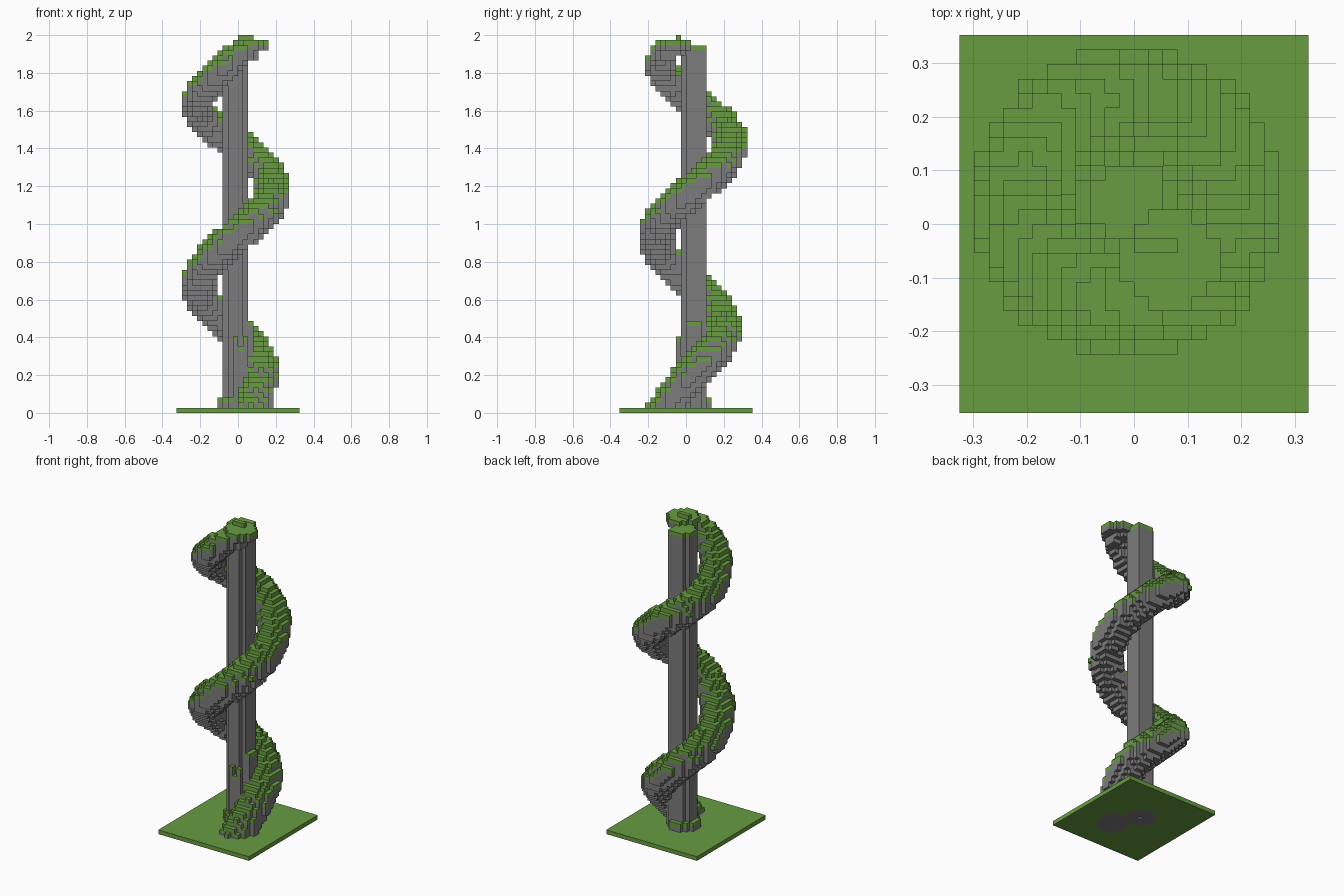
import bpy, bmesh, random
from math import sin, cos, radians, floor
from mathutils import Vector

old = bpy.data.objects.get("Cube")
if old:
    bpy.data.objects.remove(old)

TALL = 74                 # cells in height
S = 2 / TALL              # cell size
AXIS_I, AXIS_J = -1, 1    # cell column at the pillar's middle
AX, AY = (AXIS_I + 0.5) * S, (AXIS_J + 0.5) * S
random.seed(4)


def material(name, rgb):
    m = bpy.data.materials.new(name)
    m.use_nodes = True
    m.diffuse_color = (*rgb, 1)
    m.node_tree.nodes["Principled BSDF"].inputs["Base Color"].default_value = (*rgb, 1)
    return m


stone = material("stone grey", (0.2, 0.2, 0.2))
grass = material("grass green", (0.136, 0.332, 0.053))


def lerp(keys, u):
    """Piecewise linear value through (u, value) keys."""
    for (a, va), (b, vb) in zip(keys, keys[1:]):
        if u <= b:
            return va + (vb - va) * max(0, (u - a) / (b - a))
    return keys[-1][1]


# Pillar: column with three cut corners, a wider foot and a socket underneath
pillar = set()
for k in range(TALL - 2):
    limit = 10 if k < 3 else 5
    for a in range(-3, 4):
        for b in range(-3, 4):
            if a * a + b * b <= limit or a == b == 2:
                pillar.add((AXIS_I + a, AXIS_J + b, k))
pillar.remove((AXIS_I, AXIS_J, 0))

# Spiral path: balls swept around the pillar, tighter at both ends
SWEEP = [(-0.02, 0.19), (0.1, 0.145), (0.2, 0.135), (0.46, 0.165), (0.66, 0.197),
         (1.17, 0.199), (1.62, 0.199), (1.85, 0.175), (1.97, 0.16)]
THICK = [(-0.02, 0.09), (0.2, 0.092), (1.3, 0.091), (1.6, 0.088), (1.83, 0.083), (1.97, 0.045)]
LEAD = [(-0.02, 0.08), (0.1, 0.03), (0.2, 0.02), (0.46, 0.05), (0.66, 0.052), (0.93, 0.02),
        (1.17, 0.015), (1.4, 0), (1.62, 0.03), (1.97, 0.03)]
spiral = set()
STEPS = 400
for n in range(STEPS + 1):
    u = -0.02 + 1.99 * n / STEPS
    ang = radians(-90 + 360 * (u + lerp(LEAD, u)) / 0.955)
    reach, r = lerp(SWEEP, u), lerp(THICK, u)
    c = Vector((AX + reach * cos(ang), AY + reach * sin(ang), min(u, 1.91)))
    ci, cj, ck = (floor(v / S) for v in c)
    for i in range(ci - 4, ci + 5):
        for j in range(cj - 4, cj + 5):
            for k in range(max(0, ck - 4), min(TALL - 2, ck + 5)):
                p = Vector((i + 0.5, j + 0.5, k + 0.5)) * S
                if (p - c).length <= r:
                    spiral.add((i, j, k))

# Uneven ledges filling the gap between the pillar and the lowest turn
for a in range(0, 4):
    for b in range(-3, 2):
        if 5 < a * a + b * b <= 13:
            top = (14 if b < -1 else 17) - random.choice((0, 0, 2, 4))
            spiral |= {(AXIS_I + a, AXIS_J + b, k) for k in range(2, top + 1)}

# Rounded, stepped crown on the spiral's end
for drop, size in enumerate((3.2, 3.6, 2.5)):
    for i in range(-2, 6):
        for j in range(-7, 1):
            if (i - 2 + drop / 3) ** 2 + (j + 3) ** 2 <= size * size:
                spiral.add((i, j, TALL - 2 - drop))
spiral |= {(i, -2, TALL - 1) for i in range(3)}
spiral -= pillar

# Ground: one layer of cells
ground = {(i, j, 0) for i in range(-12, 12) for j in range(-13, 13)} - pillar - spiral
ground.remove((AXIS_I, AXIS_J, 0))
solid = pillar | spiral | ground

DIRS = [Vector(d) for d in ((1, 0, 0), (-1, 0, 0), (0, 1, 0), (0, -1, 0), (0, 0, 1), (0, 0, -1))]


def build(name, cells, is_green):
    """Make the outer skin of a set of cells."""
    bm = bmesh.new()
    corners = {}

    def corner(v):
        key = tuple(round(t) for t in v)
        if key not in corners:
            corners[key] = bm.verts.new(Vector(key) * S)
        return corners[key]

    for cell in sorted(cells):
        mid = Vector(cell) + Vector((0.5, 0.5, 0.5))
        for d in DIRS:
            if tuple(int(a + b) for a, b in zip(cell, d)) in solid:
                continue
            side = Vector((d.y, d.z, d.x))
            up = d.cross(side)
            f = bm.faces.new([corner(mid + (d + side * s + up * t) / 2)
                              for s, t in ((-1, -1), (1, -1), (1, 1), (-1, 1))])
            f.material_index = int(is_green(cell))
    mesh = bpy.data.meshes.new(name)
    bm.to_mesh(mesh)
    bm.free()
    mesh.materials.append(stone)
    mesh.materials.append(grass)
    obj = bpy.data.objects.new(name, mesh)
    bpy.context.collection.objects.link(obj)


def open_above(cell):
    i, j, k = cell
    return k > 0 and (i, j, k + 1) not in solid


build("pillar", pillar, open_above)
build("spiral_ramp", spiral, open_above)
build("ground_plate", ground, lambda cell: True)
